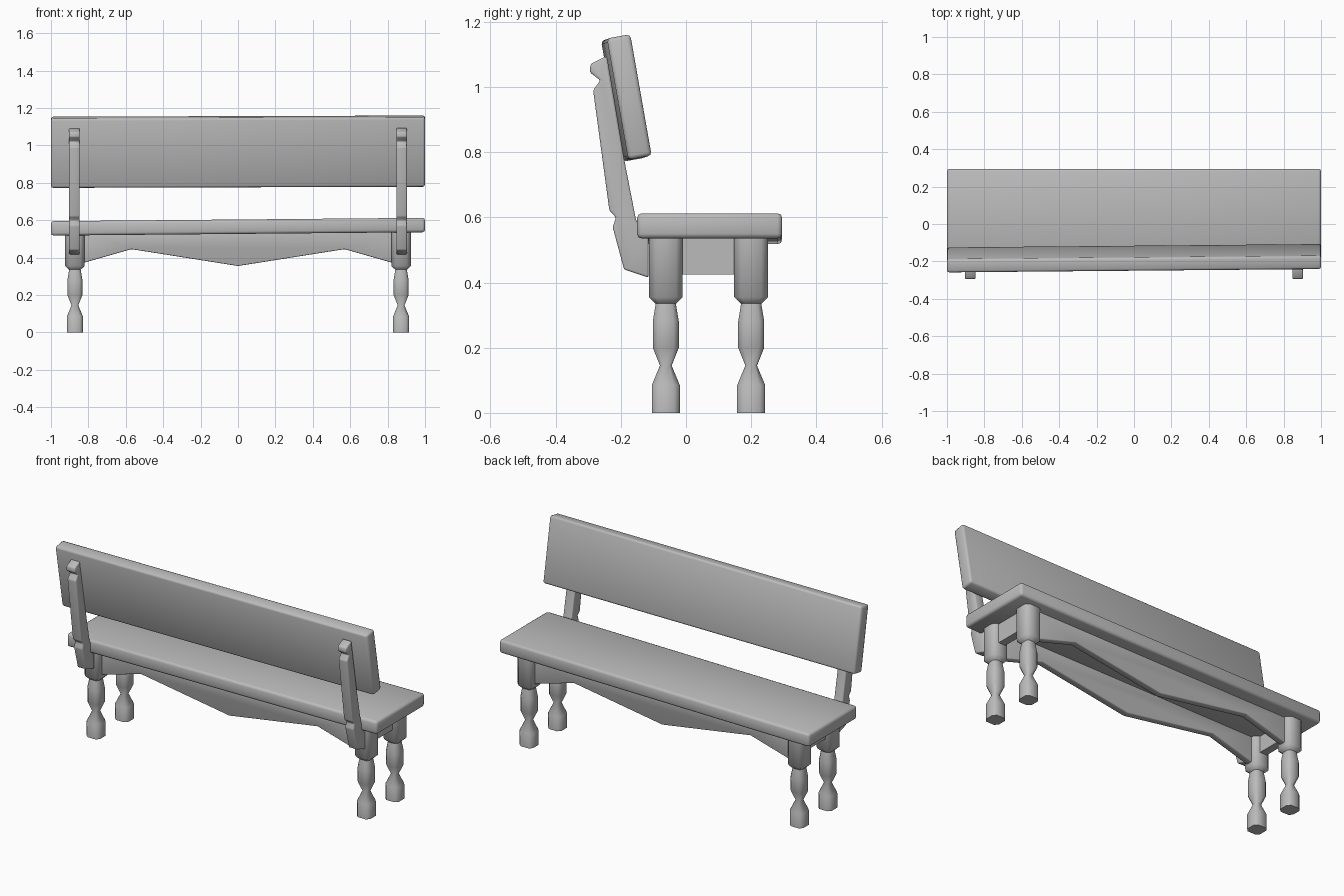
import bpy, bmesh, math
from mathutils import Matrix

cube = bpy.data.objects.get("Cube")
if cube:
    bpy.data.objects.remove(cube, do_unlink=True)

gray = bpy.data.materials.new("plain_gray")
gray.use_nodes = True
gray.diffuse_color = (0.5, 0.5, 0.5, 1)
gray.node_tree.nodes["Principled BSDF"].inputs["Base Color"].default_value = (0.5, 0.5, 0.5, 1)

LEG_X = 0.872
LEG_Y = {"back": -0.062, "front": 0.2}


def finish(name, bm, bevel=0.0):
    """Turn a bmesh into a bevelled, smooth shaded object."""
    bmesh.ops.recalc_face_normals(bm, faces=bm.faces)
    if bevel:
        bmesh.ops.bevel(bm, geom=list(bm.edges), offset=bevel, segments=2,
                        profile=0.5, affect='EDGES', clamp_overlap=True)
    mesh = bpy.data.meshes.new(name)
    bm.to_mesh(mesh)
    bm.free()
    mesh.materials.append(gray)
    obj = bpy.data.objects.new(name, mesh)
    bpy.context.collection.objects.link(obj)
    bpy.ops.object.select_all(action='DESELECT')
    obj.select_set(True)
    bpy.context.view_layer.objects.active = obj
    bpy.ops.object.shade_smooth_by_angle(angle=math.radians(50))
    return obj


def box(size, center, tilt=0.0):
    bm = bmesh.new()
    bmesh.ops.create_cube(bm, size=1, matrix=Matrix.Translation(center)
                          @ Matrix.Rotation(tilt, 4, 'X') @ Matrix.Diagonal((*size, 1)))
    return bm


def slab(points, axis, center, thickness):
    """Extrude a 2D outline along x (points are y, z) or y (points are x, z)."""
    bm = bmesh.new()
    start = center - thickness / 2
    place = (lambda a, z: (start, a, z)) if axis == 'x' else (lambda a, z: (a, start, z))
    face = bm.faces.new([bm.verts.new(place(a, z)) for a, z in points])
    new = bmesh.ops.extrude_face_region(bm, geom=[face])["geom"]
    move = (thickness, 0, 0) if axis == 'x' else (0, thickness, 0)
    bmesh.ops.translate(bm, vec=move, verts=[v for v in new if isinstance(v, bmesh.types.BMVert)])
    return bm


def turned_leg(name, x, y):
    """Stack chamfered square rings along the leg profile."""
    profile = [(0.043, 0), (0.043, 0.085), (0.018, 0.145), (0.04, 0.2), (0.04, 0.28),
               (0.031, 0.335), (0.052, 0.355), (0.052, 0.545)]
    bm = bmesh.new()
    rings = []
    for r, z in profile:
        c = r * 0.6
        ring = [(r, -c), (r, c), (c, r), (-c, r), (-r, c), (-r, -c), (-c, -r), (c, -r)]
        rings.append([bm.verts.new((x + a, y + b, z)) for a, b in ring])
    for low, high in zip(rings, rings[1:]):
        for i in range(8):
            j = (i + 1) % 8
            bm.faces.new((low[i], low[j], high[j], high[i]))
    bm.faces.new(rings[0])
    bm.faces.new(rings[-1])
    finish(name, bm)


# Seat plank, slightly higher at its left end
seat = box((2, 0.445, 0.077), (0, 0.0725, 0.565))
for v in seat.verts:
    v.co.z += 0.009 * v.co.x
finish("seat", seat, 0.014)

# Leaning backrest board, slightly skewed along its length
board = box((2, 0.073, 0.378), (0, -0.183, 0.966), math.radians(10))
for v in board.verts:
    v.co.y += 0.009 * v.co.x
    v.co.z += 0.003 * v.co.x
finish("backrest_board", board, 0.012)

# Legs, side rails and carved backrest supports on both ends
support = [(-0.115, 0.415), (-0.115, 0.54), (-0.153, 0.59), (-0.19, 0.78),
           (-0.235, 1.05), (-0.243, 1.095), (-0.293, 1.07), (-0.295, 1.045),
           (-0.263, 1.02), (-0.285, 0.99), (-0.235, 0.62), (-0.215, 0.6),
           (-0.225, 0.57), (-0.19, 0.44)]
for side, s in (("left", 1), ("right", -1)):
    for end, y in LEG_Y.items():
        turned_leg(f"{end}_{side}_leg", s * LEG_X, y)
    finish(f"{side}_side_rail", box((0.045, 0.24, 0.12), (s * LEG_X, 0.07, 0.485)))
    finish(f"{side}_backrest_support", slab(support, 'x', s * 0.875, 0.056), 0.006)

# Scalloped aprons between the legs
apron = [(-0.85, 0.545), (-0.85, 0.365), (-0.57, 0.445), (0, 0.355),
         (0.57, 0.445), (0.85, 0.365), (0.85, 0.545)]
for end, y in LEG_Y.items():
    finish(f"{end}_apron", slab(apron, 'y', y, 0.04), 0.005)
